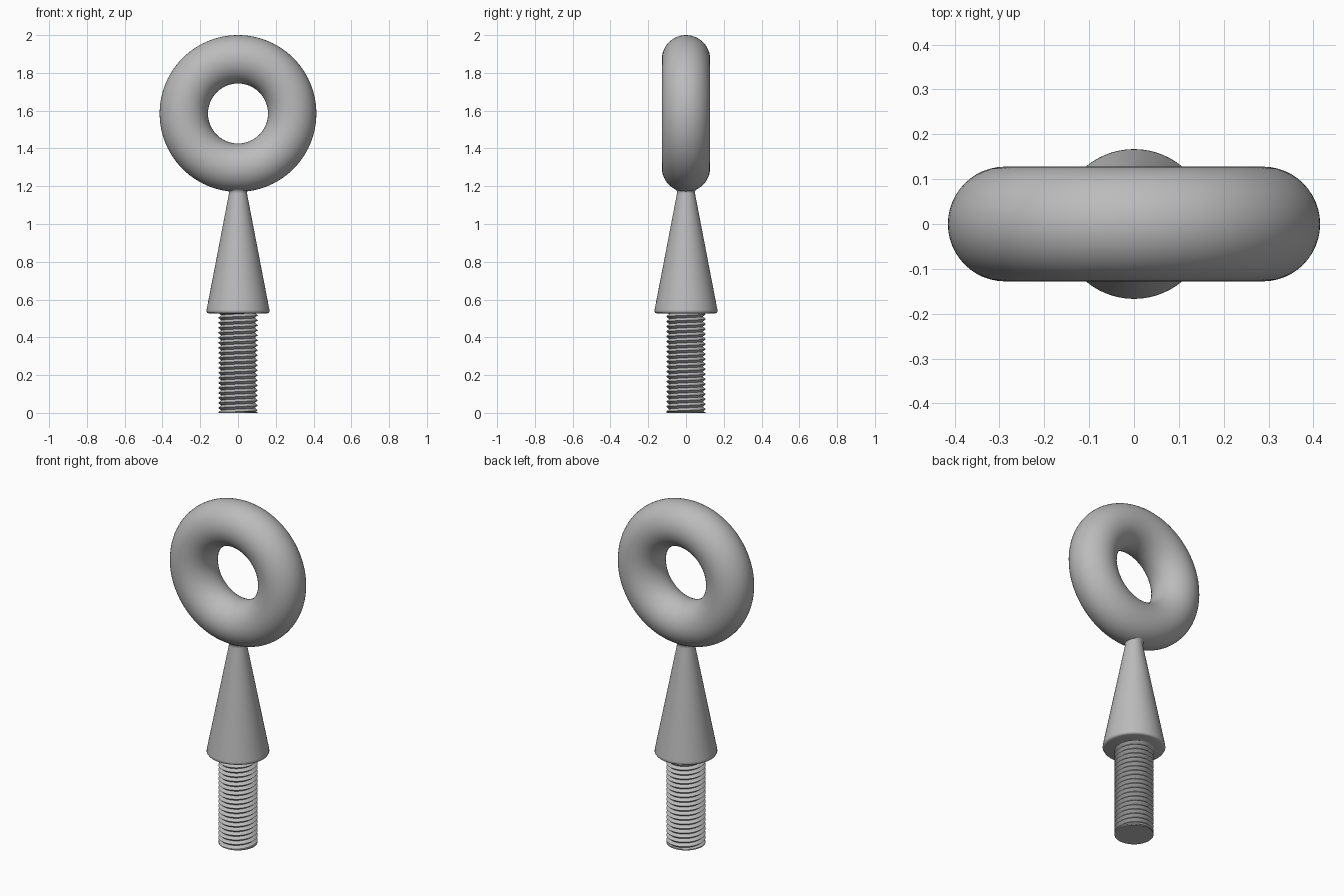
import bpy
import bmesh
from math import sin, cos, pi, radians

cube = bpy.data.objects.get("Cube")
if cube:
    bpy.data.objects.remove(cube, do_unlink=True)

steel = bpy.data.materials.new("grey steel")
steel.use_nodes = True
GREY = (0.5, 0.5, 0.5, 1)
steel.diffuse_color = GREY
steel.node_tree.nodes["Principled BSDF"].inputs["Base Color"].default_value = GREY


def finish(obj, name, angle=40):
    obj.name = name
    obj.data.materials.clear()
    obj.data.materials.append(steel)
    bpy.ops.object.select_all(action='DESELECT')
    obj.select_set(True)
    bpy.context.view_layer.objects.active = obj
    bpy.ops.object.shade_smooth_by_angle(angle=radians(angle))


def from_bmesh(bm, name, angle=40):
    bmesh.ops.recalc_face_normals(bm, faces=bm.faces)
    mesh = bpy.data.meshes.new(name)
    bm.to_mesh(mesh)
    bm.free()
    obj = bpy.data.objects.new(name, mesh)
    bpy.context.collection.objects.link(obj)
    finish(obj, name, angle)


def lathe(name, profile, sides=64):
    """Revolve (radius, height) points about z and cap both ends."""
    bm = bmesh.new()
    rings = [[bm.verts.new((r * cos(2 * pi * j / sides), r * sin(2 * pi * j / sides), z))
              for j in range(sides)] for r, z in profile]
    for a, b in zip(rings, rings[1:]):
        for j in range(sides):
            k = (j + 1) % sides
            bm.faces.new((a[j], a[k], b[k], b[j]))
    bm.faces.new(rings[0][::-1])
    bm.faces.new(rings[-1])
    from_bmesh(bm, name)


# Ring, upright and facing front
bpy.ops.mesh.primitive_torus_add(
    major_radius=0.287, minor_radius=0.128, major_segments=96, minor_segments=48,
    location=(0, 0, 1.585), rotation=(pi / 2, 0, 0))
finish(bpy.context.object, "ring")

# Tapered shank with a rounded lower rim and a small flare under the ring
lathe("tapered_shank", [(0.155, 0.527), (0.163, 0.53), (0.167, 0.537), (0.166, 0.547),
                        (0.048, 1.16), (0.047, 1.17), (0.052, 1.18), (0.065, 1.19)])

# Threaded rod: alternating root and crest helices, trimmed flat at both ends
TOP, PITCH, TURNS, SIDES = 0.53, 0.0265, 20, 48
ROOT, CREST = 0.089, 0.105
bm = bmesh.new()
rows = []
for i in range(2 * TURNS + 3):
    r = CREST if i % 2 else ROOT
    row = []
    for j in range(SIDES + 1):
        a = 2 * pi * j / SIDES
        z = (i / 2 - 1 + j / SIDES) * PITCH
        row.append(bm.verts.new((r * cos(a), r * sin(a), min(max(z, 0.004), TOP))))
    rows.append(row)
for a, b in zip(rows, rows[1:]):
    for j in range(SIDES):
        bm.faces.new((a[j], a[j + 1], b[j + 1], b[j]))
bmesh.ops.remove_doubles(bm, verts=bm.verts, dist=0.00001)
from_bmesh(bm, "thread", 30)

# Flat end of the rod
lathe("rod_end", [(0.104, 0), (0.104, 0.006)], SIDES)
